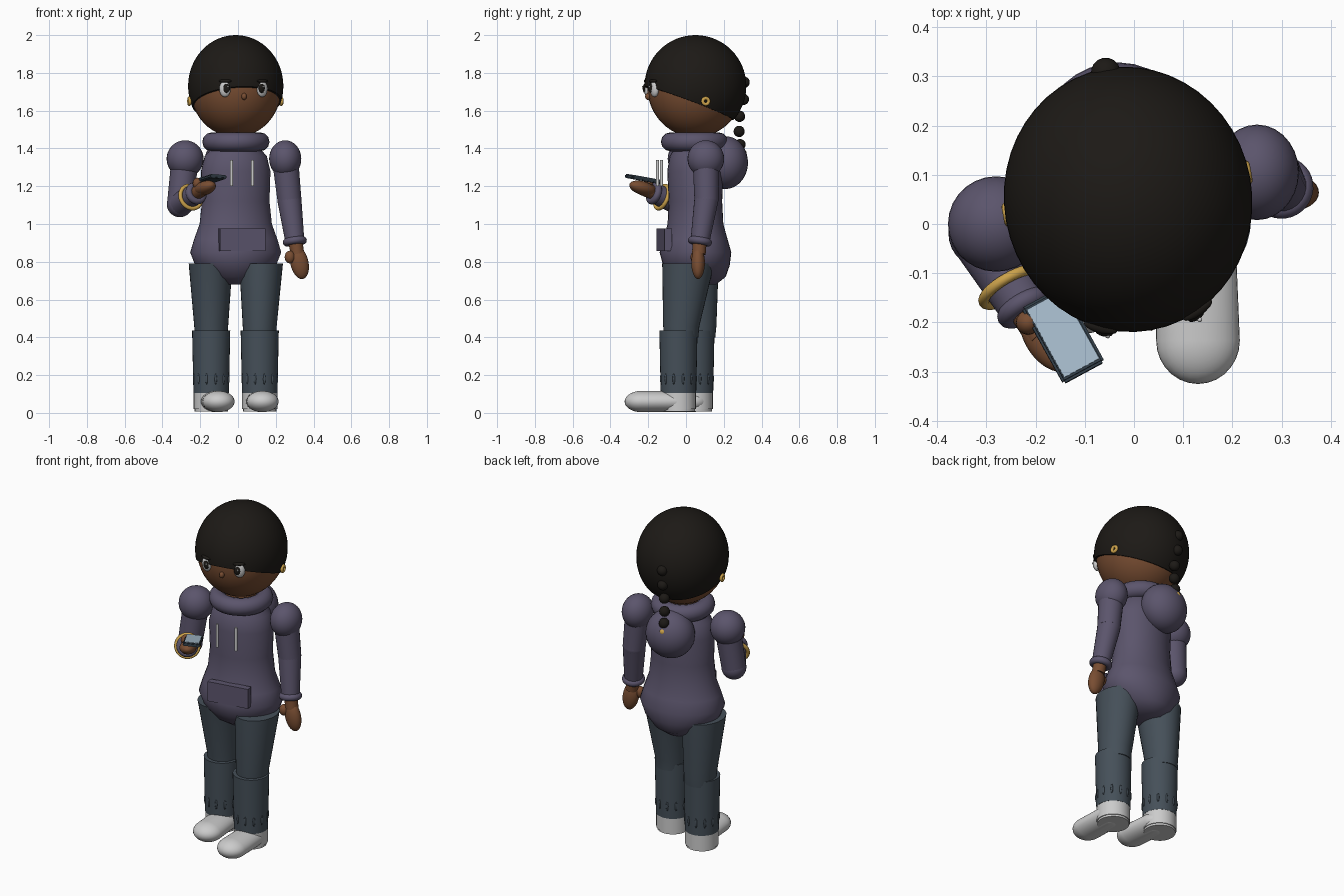
import bpy, bmesh, math
from mathutils import Vector, Matrix

if "Cube" in bpy.data.objects:
    bpy.data.objects.remove(bpy.data.objects["Cube"])

def material(name, r, g, b):
    m = bpy.data.materials.new(name)
    m.diffuse_color = (r, g, b, 1)
    m.use_nodes = True
    m.node_tree.nodes["Principled BSDF"].inputs["Base Color"].default_value = m.diffuse_color
    return m

HOODIE = material("hoodie_purple", .105, .09, .15)
PANTS = material("pants_slate", .06, .08, .10)
SKIN = material("skin", .19, .075, .032)
HAIR = material("hair_black", .012, .010, .008)
WHITE = material("white", .75, .75, .72)
GOLD = material("gold", .60, .36, .07)
DARK = material("dark_case", .03, .045, .06)
SCREEN = material("screen_blue", .38, .50, .60)

# The upper body and head are turned slightly about this pivot
TURN = Matrix.Translation((-.012, .05, 0)) @ Matrix.Rotation(math.radians(10), 4, 'Z')
WORLD = Matrix.Identity(4)

def finish(name, bm, mat, frame=WORLD):
    bmesh.ops.transform(bm, matrix=frame, verts=bm.verts)
    bmesh.ops.recalc_face_normals(bm, faces=bm.faces)
    me = bpy.data.meshes.new(name)
    bm.to_mesh(me)
    bm.free()
    ob = bpy.data.objects.new(name, me)
    bpy.context.collection.objects.link(ob)
    me.materials.append(mat)
    bpy.ops.object.select_all(action='DESELECT')
    ob.select_set(True)
    bpy.context.view_layer.objects.active = ob
    bpy.ops.object.shade_smooth_by_angle(angle=math.radians(40))
    return ob

def place(loc, rot=WORLD, scale=(1, 1, 1)):
    return Matrix.Translation(loc) @ rot @ Matrix.Diagonal((*scale, 1))

def aim(direction):
    return Vector(direction).to_track_quat('Z', 'Y').to_matrix().to_4x4()

def sphere_bm(seg=28):
    bm = bmesh.new()
    bmesh.ops.create_uvsphere(bm, u_segments=seg, v_segments=seg * 2 // 3, radius=1)
    return bm

def ball(name, loc, r, mat, frame=WORLD, rot=WORLD, seg=28):
    r = r if isinstance(r, tuple) else (r, r, r)
    return finish(name, sphere_bm(seg), mat, frame @ place(loc, rot, r))

def ring(name, loc, axis, major, minor, mat, frame=WORLD, seg=32):
    bm = bmesh.new()
    rows = []
    for i in range(seg):
        a = math.tau * i / seg
        rows.append([bm.verts.new(((major + minor * math.cos(b)) * math.cos(a),
                                   (major + minor * math.cos(b)) * math.sin(a),
                                   minor * math.sin(b)))
                     for b in (math.tau * j / 12 for j in range(12))])
    for i in range(seg):
        p, q = rows[i], rows[(i + 1) % seg]
        for j in range(12):
            k = (j + 1) % 12
            bm.faces.new((p[j], q[j], q[k], p[k]))
    return finish(name, bm, mat, frame @ place(loc, aim(axis)))

def loft(name, sections, mat, frame=WORLD, axis=(0, 0, 1), seg=32):
    """sections: (x, y, z, rx, ry) rings, each square to axis, capped at the ends"""
    bm = bmesh.new()
    rot = aim(axis) if tuple(axis) != (0, 0, 1) else WORLD
    rows = []
    for x, y, z, rx, ry in sections:
        rows.append([bm.verts.new(Vector((x, y, z)) + rot.to_3x3() @ Vector(
            (rx * math.cos(math.tau * i / seg), ry * math.sin(math.tau * i / seg), 0)))
            for i in range(seg)])
    for p, q in zip(rows, rows[1:]):
        for i in range(seg):
            k = (i + 1) % seg
            bm.faces.new((p[i], p[k], q[k], q[i]))
    bm.faces.new(rows[0])
    bm.faces.new(rows[-1])
    return finish(name, bm, mat, frame)

def tube(name, a, b, ra, rb, mat, frame=WORLD):
    return loft(name, [(*a, ra, ra), (*b, rb, rb)], mat, frame, Vector(b) - Vector(a), 24)

def box(name, loc, size, mat, frame=WORLD, rot=WORLD, bevel=0.0):
    bm = bmesh.new()
    bmesh.ops.create_cube(bm, size=1)
    bmesh.ops.scale(bm, vec=size, verts=bm.verts)
    if bevel:
        bmesh.ops.bevel(bm, geom=bm.edges[:], offset=bevel, segments=2, affect='EDGES')
    return finish(name, bm, mat, frame @ place(loc, rot))

# Hoodie body, collar and hood
loft("hoodie_body", [(0, .02, .68, .08, .09), (0, .015, .72, .155, .145), (0, .005, .78, .215, .175),
                     (0, 0, .85, .243, .188), (0, 0, .92, .222, .168), (0, 0, 1.0, .193, .146),
                     (0, 0, 1.12, .18, .14), (0, 0, 1.28, .185, .148), (0, 0, 1.36, .165, .135),
                     (0, 0, 1.42, .11, .10)], HOODIE, TURN)
ring("hoodie_collar", (0, -.005, 1.435), (0, 0, 1), .128, .05, HOODIE, TURN)
ball("hood", (0, .16, 1.325), (.14, .12, .14), HOODIE, TURN)
box("front_pocket", (.005, -.168, .917), (.245, .04, .118), HOODIE, TURN)
for s in (-1, 1):
    tube("drawstring", (s * .057, -.193, 1.2), (s * .057, -.193, 1.34), .008, .008, WHITE, TURN)

# Neck and head
tube("neck", (0, 0, 1.37), (0, 0, 1.54), .085, .085, SKIN, TURN)
ball("head", (0, 0, 1.725), (.243, .255, .265), SKIN, TURN, seg=36)

# Hair cap: sphere cut by a plane sloping down to the back
bm = sphere_bm(48)
bmesh.ops.transform(bm, matrix=place((0, 0, 1.73), WORLD, (.252, .27, .27)), verts=bm.verts)
bmesh.ops.bisect_plane(bm, geom=bm.verts[:] + bm.edges[:] + bm.faces[:],
                       plane_co=(0, -.26, 1.725), plane_no=(0, .38, 1), clear_inner=True)
bmesh.ops.holes_fill(bm, edges=[e for e in bm.edges if e.is_boundary])
finish("hair_cap", bm, HAIR, TURN)

# Braid down the back
for y, z in ((.262, 1.75), (.258, 1.66), (.237, 1.57), (.235, 1.49), (.24, 1.42)):
    ball("braid_bead", (0, y, z), .03, HAIR, TURN, seg=16)
ball("braid_tie", (0, .255, 1.375), .02, GOLD, TURN, seg=16)

# Face
for s in (-1, 1):
    yaw = Matrix.Rotation(s * .42, 4, 'Z')
    ball("eye", (s * .1, -.238, 1.715), (.031, .02, .043), WHITE, TURN, yaw, 20)
    ball("pupil", (s * .095, -.256, 1.718), (.019, .01, .024), HAIR, TURN, yaw, 16)
    ball("eye_glint", (s * .095 + .006, -.266, 1.727), .005, WHITE, TURN, seg=10)
    ball("eyebrow", (s * .1, -.246, 1.757), (.035, .012, .009), HAIR, TURN, yaw, 16)
    ring("earring", (s * .247, .012, 1.65), (1, 0, 0), .016, .009, GOLD, TURN, 20)
ball("nose", (0, -.255, 1.675), (.014, .016, .018), SKIN, TURN, seg=16)

# Hanging arm
ball("shoulder", (.25, .105, 1.345), (.085, .097, .098), HOODIE)
tube("upper_sleeve", (.25, .105, 1.34), (.272, .108, 1.13), .07, .064, HOODIE)
ball("elbow", (.272, .108, 1.13), .064, HOODIE)
tube("lower_sleeve", (.272, .108, 1.13), (.302, .073, .9), .064, .05, HOODIE)
ring("sleeve_cuff", (.301, .074, .908), (-.03, .035, .23), .044, .02, HOODIE)
tube("wrist", (.302, .073, .92), (.315, .068, .84), .038, .036, SKIN)
ball("hand", (.325, .064, .795), (.048, .036, .088), SKIN, rot=Matrix.Rotation(-.22, 4, 'Y'))
ball("thumb", (.275, .05, .825), (.028, .026, .034), SKIN, seg=16)

# Raised arm
ball("shoulder", (-.28, 0, 1.345), (.098, .097, .098), HOODIE)
tube("upper_sleeve", (-.28, 0, 1.34), (-.308, -.02, 1.105), .073, .068, HOODIE)
ball("elbow", (-.308, -.02, 1.105), .069, HOODIE)
tube("lower_sleeve", (-.308, -.02, 1.105), (-.225, -.165, 1.16), .068, .052, HOODIE)
FORE = (.083, -.145, .055)
ring("sleeve_cuff", (-.222, -.17, 1.162), FORE, .042, .019, HOODIE)
ring("bracelet", (-.25, -.128, 1.142), FORE, .063, .011, GOLD)
tube("wrist", (-.235, -.15, 1.155), (-.18, -.23, 1.19), .036, .038, SKIN)
ball("hand", (-.175, -.23, 1.19), (.047, .036, .08), SKIN, rot=aim((.083, -.13, .04)))
ball("thumb", (-.215, -.2, 1.215), (.025, .025, .03), SKIN, seg=16)

# Handheld phone
PHONE = place((-.144, -.226, 1.238), Matrix.Rotation(math.radians(29), 4, 'Z')
              @ Matrix.Rotation(math.radians(-9), 4, 'X') @ Matrix.Rotation(math.radians(4), 4, 'Y'))
box("phone_case", (0, 0, 0), (.096, .178, .02), DARK, PHONE, bevel=.005)
box("phone_screen", (0, 0, .0095), (.08, .158, .005), SCREEN, PHONE)

# Legs and shoes: (x, y of shin, y of thigh top, toe x, toe y)
for x, y, ty, toe_x, toe_y in ((.115, -.04, .012, .13, -.237), (-.142, .05, .035, -.103, -.135)):
    hip_x = x + (.007 if x > 0 else -.003)
    loft("thigh", [(x, y + .015, .40, .085, .09), (x, y + .015, .46, .09, .096),
                   (hip_x, ty, .79, .116, .138)], PANTS)
    ball("knee", (x, y + .012, .43), (.085, .09, .085), PANTS)
    loft("shin", [(x, y, .105, .094, .094), (x, y, .435, .101, .101)], PANTS)
    for i in range(12):
        a = math.tau * (i + .5) / 12
        ball("hem_rib", (x + .094 * math.cos(a), y + .094 * math.sin(a), .18),
             (.007, .007, .03), PANTS, seg=10)
    tube("shoe_heel", (x, y, .02), (x, y, .11), .093, .093, WHITE)
    tube("shoe_sole", (x, y, .008), (x, y, .022), .088, .088, WHITE)
    # Stretched sphere running from the heel to the toe
    bm = sphere_bm()
    for v in bm.verts:
        front = v.co.y < 1e-4
        v.co = Vector((v.co.x * .085 + (toe_x if front else x + .6 * (toe_x - x)),
                       v.co.y * .088 + (toe_y if front else y - .02), v.co.z * .056 + .06))
    finish("shoe_toe", bm, WHITE)
